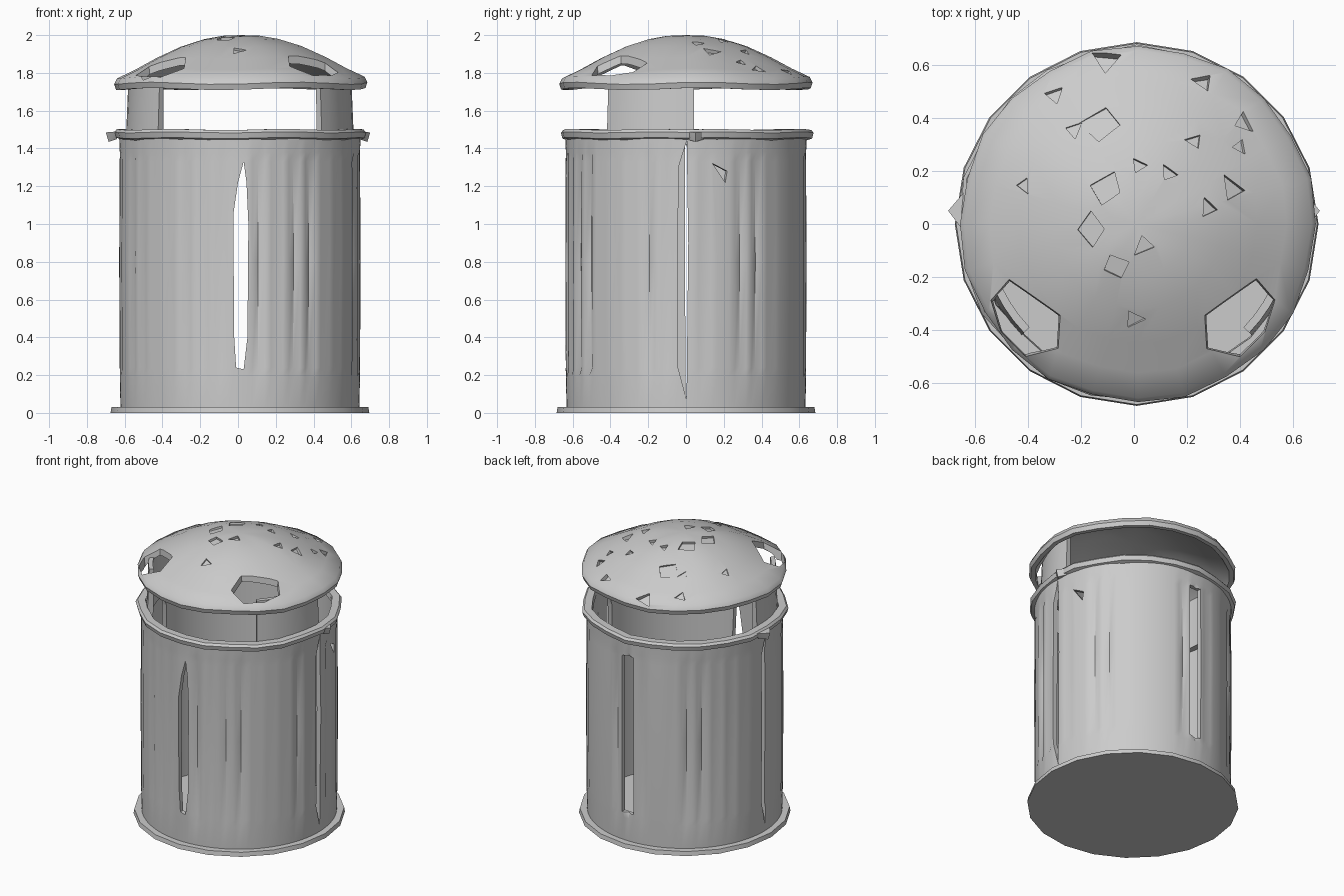
import bpy, bmesh, math, random
from mathutils import Vector, Matrix

random.seed(4)
if "Cube" in bpy.data.objects:
    bpy.data.objects.remove(bpy.data.objects["Cube"])

steel = bpy.data.materials.new("grey_steel")
steel.use_nodes = True
GREY = (0.6, 0.6, 0.6, 1)
steel.diffuse_color = GREY
steel.node_tree.nodes["Principled BSDF"].inputs["Base Color"].default_value = GREY


def finish(name, bm, angle=35):
    bmesh.ops.remove_doubles(bm, verts=bm.verts, dist=0.0005)
    bmesh.ops.recalc_face_normals(bm, faces=bm.faces)
    mesh = bpy.data.meshes.new(name)
    bm.to_mesh(mesh)
    bm.free()
    mesh.materials.append(steel)
    ob = bpy.data.objects.new(name, mesh)
    bpy.context.collection.objects.link(ob)
    smooth(ob, angle)
    return ob


def smooth(ob, angle):
    bpy.ops.object.select_all(action="DESELECT")
    ob.select_set(True)
    bpy.context.view_layer.objects.active = ob
    bpy.ops.object.shade_smooth_by_angle(angle=math.radians(angle))


def lathe(name, profile, sides, start=0, sweep=360, closed=True, cx=0.01, warp=None, angle=35):
    """Sweep an (r, z) outline round the z axis; a partial sweep gets end caps."""
    bm = bmesh.new()
    full = sweep == 360
    rows = []
    for i in range(sides if full else sides + 1):
        a = math.radians(start + sweep * i / sides)
        row = []
        for r, z in profile:
            if warp:
                r, z = warp(i, r, z)
            row.append(bm.verts.new((cx + r * math.cos(a), r * math.sin(a), z)))
        rows.append(row)
    n = len(profile)
    for i in range(sides):
        a, b = rows[i], rows[(i + 1) % len(rows)]
        for j in range(n if closed else n - 1):
            k = (j + 1) % n
            bm.faces.new((a[j], b[j], b[k], a[k]))
    if not full:
        bm.faces.new(rows[0])
        bm.faces.new(rows[-1])
    return finish(name, bm, angle)


def prism(name, outline, depth, matrix, taper=1.0):
    """Cutter: an outline extruded both ways along local z, scaled by taper at the top."""
    bm = bmesh.new()
    mid = sum((Vector(p) for p in outline), Vector((0, 0))) / len(outline)
    low, high = [], []
    for p in outline:
        q = mid + (Vector(p) - mid) * taper
        low.append(bm.verts.new(matrix @ Vector((p[0], p[1], -depth))))
        high.append(bm.verts.new(matrix @ Vector((q.x, q.y, 0.2))))
    bm.faces.new(low)
    bm.faces.new(high)
    for i in range(len(low)):
        j = (i + 1) % len(low)
        bm.faces.new((low[i], low[j], high[j], high[i]))
    ob = finish(name, bm)
    ob.hide_render = True
    return ob


def cut(ob, cutters, angle=35):
    for c in cutters:
        mod = ob.modifiers.new("cut", "BOOLEAN")
        mod.operation, mod.solver, mod.object = "DIFFERENCE", "EXACT", c
    bpy.context.view_layer.update()
    deps = bpy.context.evaluated_depsgraph_get()
    mesh = bpy.data.meshes.new_from_object(ob.evaluated_get(deps))
    ob.modifiers.clear()
    ob.data = mesh
    for c in cutters:
        bpy.data.objects.remove(c)
    smooth(ob, angle)


# Base plate
lathe("base_plate", [(0, 0), (0.685, 0), (0.68, 0.03), (0, 0.035)], 20, closed=False)

# Body: thin wall with worn vertical grooves
SIDES = 120
groove = [random.choice((0, 0.004, 0.01, 0.016, 0.02)) if i % 3 == 0 else 0 for i in range(SIDES)]


def flute(i, r, z):
    return (r - groove[i] if r > 0.62 and 0.22 < z < 1.36 else r), z


body = lathe("can_body", [(0.632, 0.02), (0.636, 0.19), (0.637, 0.24), (0.64, 0.8), (0.637, 1.33),
                          (0.636, 1.38), (0.64, 1.48), (0.605, 1.48), (0.605, 0.02)],
             SIDES, warp=flute)


# Slots: local x runs along the wall, local y is up, local z points outwards
def slot(heading, outline):
    a = math.radians(heading)
    out = Vector((math.cos(a), math.sin(a), 0))
    side = Vector((-math.sin(a), math.cos(a), 0))
    m = Matrix((side, Vector((0, 0, 1)), out)).transposed().to_4x4()
    m.translation = out * 0.64
    return prism("slot_cutter", outline, 0.2, m)


cut(body, [
    slot(-90, [(-0.01, 0.24), (0.03, 0.23), (0.05, 0.4), (0.055, 1.0), (0.045, 1.22),
               (0.03, 1.33), (0.0, 1.22), (-0.025, 1.05), (-0.02, 0.4)]),
    slot(90, [(-0.06, 0.23), (0.03, 0.23), (0.03, 1.35), (-0.06, 1.35)]),
    slot(0, [(-0.045, 0.25), (0.003, 0.07), (0.012, 0.9), (0.004, 1.44), (-0.04, 1.3)]),
    slot(180, [(-0.04, 0.25), (0.003, 0.07), (0.006, 1.44), (-0.04, 1.3)]),
    slot(17, [(-0.05, 1.32), (0.03, 1.28), (0.02, 1.22)]),
])


# Rolled rim, slightly bent
def dent(i, r, z):
    return r + 0.008 * math.sin(i * 2.4), z + 0.003 * math.sin(i * 1.7)


lathe("top_rim", [(0.605, 1.50), (0.655, 1.50), (0.668, 1.485), (0.66, 1.455), (0.632, 1.445), (0.6, 1.46)],
      24, warp=dent)

# Torn tabs and curved lid supports on both sides
for label, s in (("left", 1), ("right", -1)):
    bm = bmesh.new()
    pts = [(0.64, -0.03, 1.49), (0.64, 0.12, 1.49), (0.70, 0.05, 1.485),
           (0.64, 0.0, 1.45), (0.64, 0.1, 1.45), (0.685, 0.05, 1.435)]
    v = [bm.verts.new((x * s, y, z)) for x, y, z in pts]
    bmesh.ops.convex_hull(bm, input=v)
    finish(label + "_rim_tab", bm, 20)
    lathe(label + "_lid_support", [(0.565, 1.42), (0.605, 1.42), (0.59, 1.78), (0.56, 1.78)], 8,
          start=-44 if s > 0 else 176, sweep=48)


# Domed lid: hollow shell with a turned-down edge
def batter(i, r, z):
    k = r / 0.67
    return r + 0.006 * k * math.sin(i * 2.1), z + 0.006 * k * math.sin(i * 1.3 + 1)


lid = lathe("domed_lid", [(0, 2.0), (0.1, 1.996), (0.2, 1.978), (0.32, 1.94), (0.45, 1.88), (0.56, 1.82),
                          (0.655, 1.775), (0.67, 1.745), (0.66, 1.715), (0.63, 1.715), (0.6, 1.755),
                          (0.45, 1.84), (0.32, 1.90), (0.2, 1.94), (0, 1.96)],
            24, closed=False, cx=0.015, warp=batter, angle=40)

# Two ragged openings in the front of the lid
cutters = []
opening = [(0.30, -0.35), (0.45, -0.24), (0.51, -0.30), (0.48, -0.40), (0.40, -0.48), (0.30, -0.45)]
for s in (1, -1):
    ring = [(x * s - (0 if s > 0 else 0.01), y) for x, y in opening]
    cutters.append(prism("opening_cutter", ring, 0.2, Matrix.Translation((0, 0, 1.84)), 1.5))

# Small chips scattered over the dome: x, y, size, turn, corners
chips = [(-0.10, 0.13, 0.07, 80, 4), (-0.16, -0.02, 0.065, 40, 4), (-0.07, -0.16, 0.055, 0, 4),
         (-0.12, 0.38, 0.09, 20, 4), (-0.10, 0.61, 0.08, 15, 3), (0.0, -0.36, 0.05, 60, 3),
         (0.04, -0.08, 0.05, 20, 3), (0.02, 0.22, 0.04, 10, 3), (0.26, 0.53, 0.05, 75, 3),
         (0.37, 0.13, 0.06, 70, 3), (0.40, 0.29, 0.045, 0, 3), (0.41, 0.38, 0.05, 130, 3),
         (0.28, 0.06, 0.05, 70, 3), (0.23, 0.31, 0.04, 90, 3), (-0.30, 0.49, 0.04, 15, 3),
         (-0.42, 0.15, 0.04, 110, 3), (-0.23, 0.36, 0.04, 130, 3), (0.13, 0.19, 0.04, 150, 3)]
for x, y, size, turn, corners in chips:
    r = math.hypot(x, y)
    z = 2.0 - 0.58 * r * r
    normal = Vector((1.16 * x, 1.16 * y, 1)).normalized()
    m = Matrix.Translation((x, y, z)) @ normal.to_track_quat("Z", "Y").to_matrix().to_4x4()
    outline = []
    for c in range(corners):
        a = math.radians(turn) + math.tau * (c + 0.5) / corners
        u = Vector((size * math.cos(a), size * math.sin(a) * 0.9))
        outline.append(tuple(u * random.uniform(0.7, 1.1)))
    cutters.append(prism("chip_cutter", outline, 0.018, m))
cut(lid, cutters, 40)
